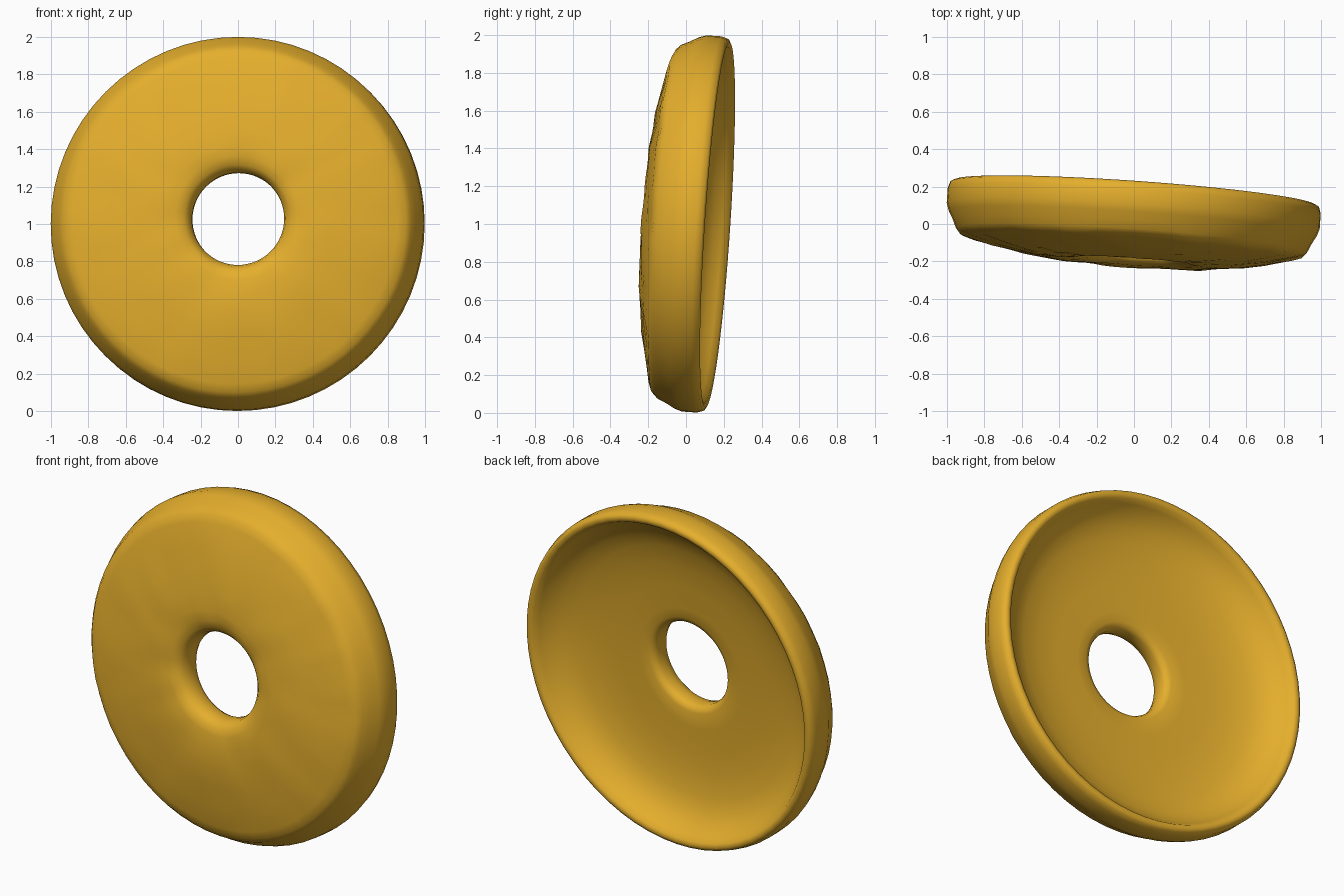
import bpy, bmesh, math
from mathutils import Vector, noise

default = bpy.data.objects.get("Cube")
if default:
    bpy.data.objects.remove(default, do_unlink=True)

gold = bpy.data.materials.new("golden yellow")
gold.use_nodes = True
colour = (0.78, 0.425, 0.026, 1)
gold.diffuse_color = colour
gold.node_tree.nodes["Principled BSDF"].inputs["Base Color"].default_value = colour

# Closed cross-section: (radius, depth forward from the back rim)
OUTER = [(0.968, -0.004), (0.987, 0.006), (0.998, 0.04), (0.998, 0.12), (0.985, 0.16),
         (0.96, 0.205), (0.94, 0.25), (0.915, 0.277), (0.87, 0.292)]
FRONT = [(0.75, 0.32), (0.62, 0.345), (0.5, 0.362), (0.4, 0.368), (0.33, 0.365)]
HOLE = [(0.285, 0.352), (0.258, 0.325), (0.247, 0.285), (0.247, 0.24), (0.258, 0.215)]
BOWL = [(0.285, 0.203), (0.36, 0.198), (0.5, 0.192), (0.63, 0.18), (0.75, 0.155),
        (0.83, 0.125), (0.89, 0.08), (0.925, 0.035), (0.945, 0.004)]
PROFILE = OUTER + FRONT + HOLE + BOWL
SEGMENTS = 64

# Slightly tilted axis of the dish, with the hole a little off centre
axis = Vector((-0.07, -1, 0.066)).normalized()
side = Vector((0, 0, 1)).cross(axis).normalized()
up = axis.cross(side)
centre = Vector((0.004, 0.163, 0.995))
hole_shift = Vector((0.016, 0, 0.014))

bm = bmesh.new()
rings = []
for radius, depth in PROFILE:
    ring = []
    origin = centre + hole_shift if radius < 0.35 else centre
    for i in range(SEGMENTS):
        a = 2 * math.pi * i / SEGMENTS
        flat = side * math.cos(a) + up * math.sin(a)
        # Hand-worked unevenness on the front face
        bump = 0.0
        if depth > 0.265 and radius > 0.27:
            bump = 0.009 * noise.noise(flat * radius * 7)
        ring.append(bm.verts.new(origin + flat * radius + axis * (depth + bump)))
    rings.append(ring)

for k, ring in enumerate(rings):
    following = rings[(k + 1) % len(rings)]
    for i in range(SEGMENTS):
        j = (i + 1) % SEGMENTS
        bm.faces.new((ring[i], ring[j], following[j], following[i]))
bmesh.ops.recalc_face_normals(bm, faces=bm.faces)

mesh = bpy.data.meshes.new("dished_ring")
bm.to_mesh(mesh)
bm.free()
mesh.materials.append(gold)
disc = bpy.data.objects.new("dished_ring", mesh)
bpy.context.collection.objects.link(disc)

bpy.ops.object.select_all(action='DESELECT')
disc.select_set(True)
bpy.context.view_layer.objects.active = disc
bpy.ops.object.shade_smooth_by_angle(angle=math.radians(50))
